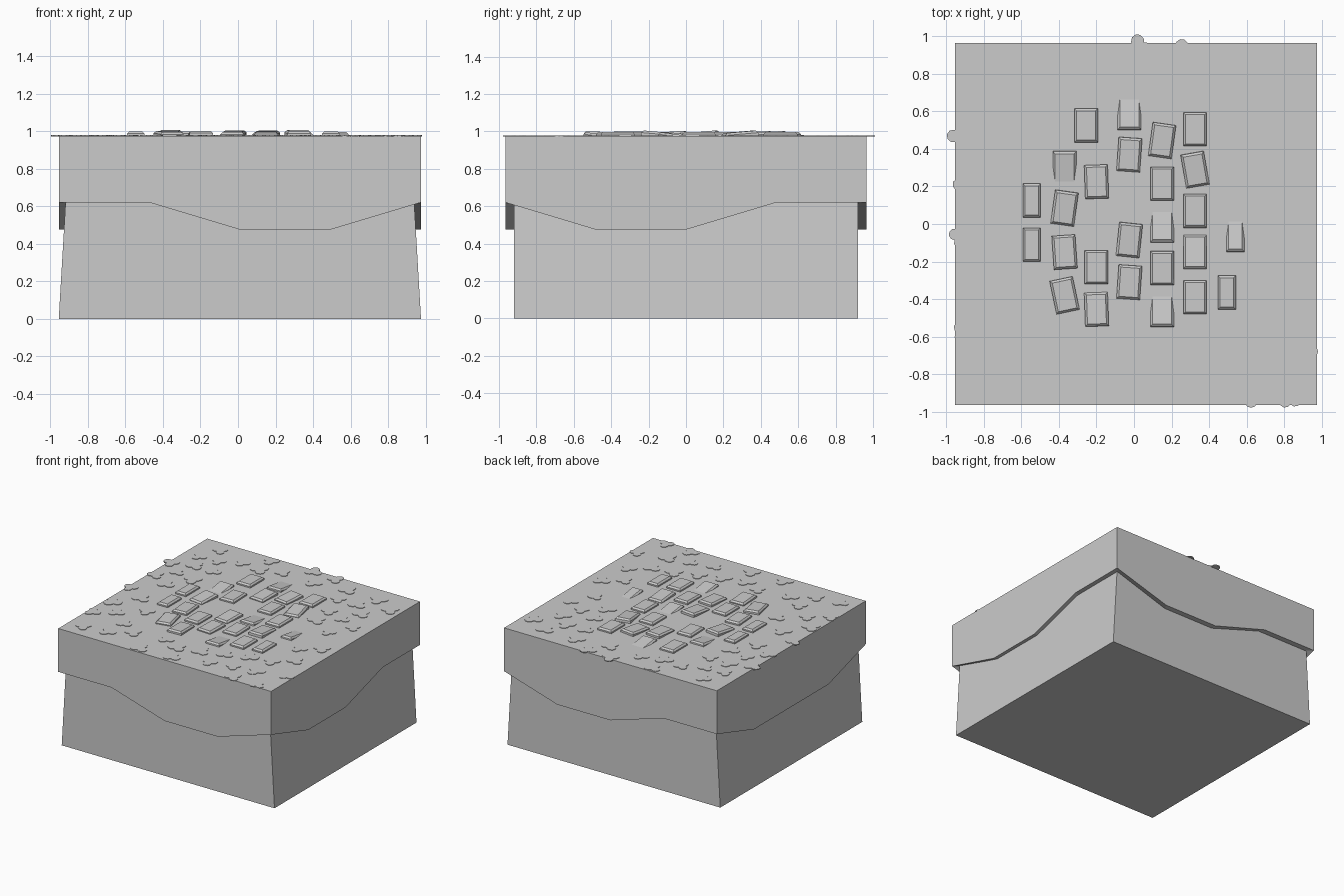
import bpy
import bmesh
import math
import random
from mathutils import Matrix, Vector

random.seed(4)
if "Cube" in bpy.data.objects:
    bpy.data.objects.remove(bpy.data.objects["Cube"], do_unlink=True)

grey = bpy.data.materials.new("plain_grey")
grey.use_nodes = True
grey.diffuse_color = (0.6, 0.6, 0.6, 1)
shader = grey.node_tree.nodes["Principled BSDF"]
shader.inputs["Base Color"].default_value = (0.6, 0.6, 0.6, 1)
shader.inputs["Roughness"].default_value = 0.9

CENTRE = 0.01
HALF = 0.965
TOP = 0.975


def finish(name, bm):
    """Turn a bmesh into a flat shaded grey object."""
    bmesh.ops.recalc_face_normals(bm, faces=bm.faces)
    mesh = bpy.data.meshes.new(name)
    bm.to_mesh(mesh)
    bm.free()
    mesh.materials.append(grey)
    obj = bpy.data.objects.new(name, mesh)
    bpy.context.collection.objects.link(obj)
    return obj


def bridge(bm, ring_a, ring_b):
    """Join two closed rings of equal length with quads."""
    count = len(ring_a)
    for i in range(count):
        j = (i + 1) % count
        bm.faces.new((ring_a[i], ring_a[j], ring_b[j], ring_b[i]))


# Earth block: sides lean in along x only
bm = bmesh.new()
bmesh.ops.create_cube(bm, size=2)
for v in bm.verts:
    high = v.co.z > 0
    v.co.x = CENTRE + v.co.x * (0.91 if high else HALF)
    v.co.y *= 0.92
    v.co.z = 0.94 if high else 0
finish("earth_block", bm)

# Turf cap: square slab with a wavy hanging skirt, four spans per side
heights = {"H": 0.62, "L": 0.475}
skirt = "HHLL" + "HLLH" + "HLLH" + "HLLL"
corners = [Vector((-1, -1)), Vector((1, -1)), Vector((1, 1)), Vector((-1, 1))]
path = []
for side in range(4):
    for step in range(4):
        path.append(corners[side].lerp(corners[(side + 1) % 4], step / 4))

bm = bmesh.new()


def ring(half, levels):
    return [bm.verts.new((CENTRE + p.x * half, p.y * half, z))
            for p, z in zip(path, levels)]


drops = [heights[c] for c in skirt]
inner_half = HALF - 0.045
upper = ring(HALF, [TOP] * 16)
lower = ring(HALF, drops)
under = ring(inner_half, drops)
inside = ring(inner_half, [0.9] * 16)
bridge(bm, upper, lower)
bridge(bm, lower, under)
bridge(bm, under, inside)
bm.faces.new(upper)
bm.faces.new(inside)
finish("turf_cap", bm)


# Paving stones, by column: (y, turn, pitch) with angles in degrees
def stone(x, y, width, turn, pitch):
    bm = bmesh.new()
    bmesh.ops.create_cube(bm, size=1)
    bmesh.ops.scale(bm, vec=(width, 0.18, 0.05), verts=bm.verts)
    edges = [e for e in bm.edges if all(v.co.z > 0 for v in e.verts)]
    bmesh.ops.bevel(bm, geom=edges, offset=0.012, segments=1, affect="EDGES")
    lift = 0.985 if abs(pitch) > 6 else 0.998
    bm.transform(Matrix.Translation((x, y, lift - 0.025))
                 @ Matrix.Rotation(math.radians(turn), 4, "Z")
                 @ Matrix.Rotation(math.radians(pitch), 4, "X"))
    finish("paving_stone", bm)


columns = {
    -0.545: [(0.125, 0, 0), (-0.11, 0, 0)],
    -0.37: [(0.3, 0, 8), (0.085, -8, 5), (-0.15, 4, 0), (-0.38, 12, 2)],
    -0.2: [(0.225, 2, 0), (-0.23, 0, 0), (-0.455, 2, -2)],
    -0.025: [(0.59, 0, -8), (0.37, -4, 3), (-0.085, -6, 4), (-0.31, -4, 2)],
    0.15: [(0.445, -8, 3), (0.215, 0, 0), (-0.01, 0, -8),
           (-0.235, 0, 1), (-0.46, 0, -8)],
    0.325: [(0.505, 0, 0), (0.29, 10, 5), (0.07, 0, 0),
            (-0.15, 0, -5), (-0.39, 0, 0)],
    0.495: [(-0.365, 0, 0)],
    0.54: [(-0.06, 0, -8)],
    -0.255: [(0.525, 0, 0)],
}
stones = []
for x, rows in columns.items():
    for y, turn, pitch in rows:
        stone(x, y, 0.095 if abs(x) > 0.48 else 0.125, turn, pitch)
        stones.append(Vector((x, y)))

# Leaf clumps: thin three-lobed plates, some overhanging the rim
spots = [Vector(p) for p in (
    (0.03, 0.94), (0.24, 0.92), (-0.34, 0.91), (-0.93, 0.46), (-0.9, 0.22),
    (-0.93, -0.07), (-0.89, -0.35), (-0.91, -0.58), (0.92, -0.68),
    (0.6, -0.92), (0.83, -0.93), (-0.26, -0.9))]
for attempt in range(3000):
    p = Vector((random.uniform(-0.87, 0.89), random.uniform(-0.89, 0.89)))
    if (all((p - q).length > 0.165 for q in spots)
            and all((p - s).length > 0.19 for s in stones)):
        spots.append(p)

bm = bmesh.new()
for p in spots:
    spin = random.uniform(0, math.tau)
    size = random.uniform(0.85, 1.1)
    low, high = [], []
    for k in range(18):
        a = math.tau * k / 18
        r = size * (0.035 + 0.035 * abs(math.cos(1.5 * a)))
        x, y = p.x + r * math.cos(a + spin), p.y + r * math.sin(a + spin)
        low.append(bm.verts.new((x, y, TOP - 0.003)))
        high.append(bm.verts.new((x, y, TOP + 0.004)))
    bridge(bm, low, high)
    bm.faces.new(low)
    bm.faces.new(high)
finish("leaf_clumps", bm)
